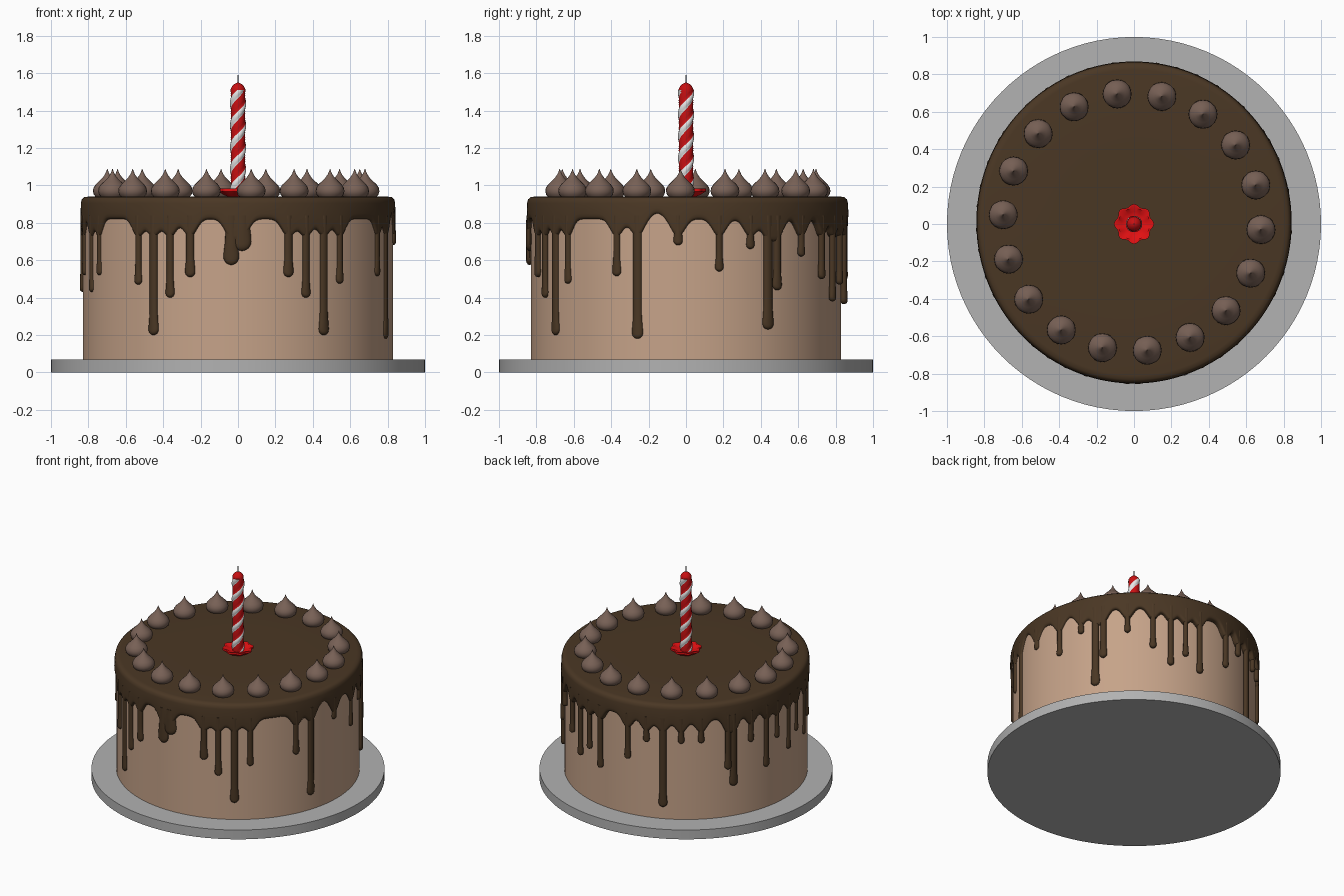
import bpy, bmesh, math
from math import sin, cos, pi, radians, exp, sqrt

if "Cube" in bpy.data.objects:
    bpy.data.objects.remove(bpy.data.objects["Cube"])


def material(name, r, g, b):
    lin = [((c / 255 + 0.055) / 1.055) ** 2.4 for c in (r, g, b)]
    m = bpy.data.materials.new(name)
    m.diffuse_color = (*lin, 1)
    m.use_nodes = True
    m.node_tree.nodes["Principled BSDF"].inputs["Base Color"].default_value = m.diffuse_color
    return m


SPONGE = material("light chocolate", 198, 163, 137)
ICING = material("dark chocolate", 74, 55, 36)
KISS = material("milk chocolate", 120, 97, 86)
BOARD = material("board grey", 178, 178, 178)
RED = material("candle red", 200, 16, 18)
FLOWER = material("holder red", 226, 16, 18)
WHITE = material("stripe white", 232, 232, 232)
WICK = material("wick grey", 70, 70, 70)


def loft(bm, rings):
    """Skin a list of equal rings and cap both ends; returns side faces as (face, column)."""
    rows = [[bm.verts.new(p) for p in ring] for ring in rings]
    n = len(rows[0])
    faces = []
    for a, b in zip(rows, rows[1:]):
        for i in range(n):
            j = (i + 1) % n
            faces.append((bm.faces.new((a[i], a[j], b[j], b[i])), i))
    bm.faces.new(rows[0][::-1])
    bm.faces.new(rows[-1])
    return faces


def finish(bm, name, *mats, angle=35):
    bmesh.ops.recalc_face_normals(bm, faces=bm.faces)
    me = bpy.data.meshes.new(name)
    bm.to_mesh(me)
    bm.free()
    for m in mats:
        me.materials.append(m)
    ob = bpy.data.objects.new(name, me)
    bpy.context.collection.objects.link(ob)
    bpy.ops.object.select_all(action='DESELECT')
    ob.select_set(True)
    bpy.context.view_layer.objects.active = ob
    bpy.ops.object.shade_smooth_by_angle(angle=radians(angle))
    return ob


def lathe(bm, profile, n, cx=0, cy=0):
    return loft(bm, [[(cx + r * cos(2 * pi * i / n), cy + r * sin(2 * pi * i / n), z)
                      for i in range(n)] for r, z in profile])


# board and sponge
bm = bmesh.new()
lathe(bm, [(1, 0), (1, 0.07)], 96)
finish(bm, "cake_board", BOARD)
bm = bmesh.new()
lathe(bm, [(0.83, 0.07), (0.83, 0.92)], 96)
finish(bm, "sponge", SPONGE)

# drips: angle in degrees, lowest height, half width
DRIPS = [(-160, .43, .022), (-153, .52, .022), (-130, .47, .024), (-123, .20, .031),
         (-116, .40, .026), (-108, .51, .029), (-92.5, .575, .042), (-88.5, .65, .05),
         (-71, .51, .029), (-64, .40, .026), (-56.4, .20, .031), (-49, .475, .024),
         (-26.5, .515, .026), (-18.4, .18, .032), (-3.4, .68, .025), (11.6, .54, .023),
         (23.4, .66, .023), (30.6, .23, .033), (34.5, .44, .028), (46, .62, .022),
         (58, .50, .024), (66.5, .38, .024), (74, .47, .022), (81.5, .365, .026),
         (97.4, .495, .025), (107, .645, .024), (115, .17, .031), (123.6, .65, .023),
         (133, .65, .023), (146, .43, .026), (148.8, .30, .031), (158, .60, .023),
         (167, .375, .026), (174, .56, .022), (182.7, .43, .024), (190, .52, .022)]
R = 0.84


def place(a, r, z):
    return (r * cos(a), 0.008 + 1.021 * r * sin(a), z)


def hem(a):
    """Lower edge of the icing, sagging near each drip."""
    def gap(b):
        return (a - b + pi) % (2 * pi) - pi
    z = 0.82 - sum(0.095 * exp(-(gap(radians(d[0])) * R / 0.05) ** 2) for d in DRIPS)
    return max(z, 0.70) + 0.03 * exp(-(gap(radians(-11)) / 0.06) ** 2)


# icing cap with wavy hem
N = 480
angles = [2 * pi * i / N for i in range(N)]
hems = [hem(a) for a in angles]
bm = bmesh.new()
rings = [[place(a, r, z) for a in angles]
         for r, z in ((0.4, 0.94), (0.80, 0.94), (0.822, 0.937), (0.835, 0.925), (0.84, 0.905))]
for r, lift in ((0.843, 0.03), (0.842, 0.014), (0.837, 0.004), (0.828, 0.0), (0.80, 0.0)):
    rings.append([place(a, r, h + lift) for a, h in zip(angles, hems)])
loft(bm, rings)
finish(bm, "icing", ICING, angle=50)

# drips: flattened tubes with a round, slightly swollen end
bm = bmesh.new()
for deg, low, hw in DRIPS:
    a0, top = radians(deg), 0.84
    levels = [top + (low + 2.2 * hw - top) * k / 10 for k in range(10)]
    levels += [low + hw * h for h in (2.2, 1.6, 1.2, 1, .75, .5, .3, .15, .05, .005)]
    rings = []
    for z in levels:
        h = (z - low) / hw
        w = hw * (0.76 + 0.24 * exp(-((h - 1) / 1.6) ** 2))
        if h < 1:
            w = hw * sqrt(1 - (1 - h) ** 2)
        depth = 0.018 * min(1, w / hw + 0.15)
        rings.append([place(a0 + w * cos(t) / R, 0.828 + depth * sin(t), z)
                      for t in (2 * pi * k / 14 for k in range(14))])
    loft(bm, rings)
finish(bm, "icing_drips", ICING, angle=50)

# ring of piped kisses
bm = bmesh.new()
profile = [(.058, .935), (.072, .95), (.077, .968), (.074, .987), (.062, 1.005), (.044, 1.022),
           (.026, 1.04), (.013, 1.058), (.006, 1.073), (.001, 1.088)]
for k in range(18):
    a = radians(-3.3 + 20 * k)
    lathe(bm, profile, 20, -0.01 + 0.69 * cos(a), 0.01 + 0.69 * sin(a))
finish(bm, "piped_kisses", KISS)

# scalloped candle holder
bm = bmesh.new()
M = 64
loft(bm, [[(r * (1 + s * cos(8 * t)) * cos(t), r * (1 + s * cos(8 * t)) * sin(t), z)
           for t in (2 * pi * i / M for i in range(M))]
          for r, s, z in ((.05, 0, .938), (.075, .04, .95), (.10, .07, .968), (.10, .07, .982),
                          (.09, .07, .982), (.065, .04, .966), (.04, 0, .962))])
finish(bm, "candle_holder", FLOWER)

# twisted candle: two red and two white strands
bm = bmesh.new()
COLS, ROWS, Z0, Z1 = 20, 60, 0.94, 1.51
radius = [.037, .039, .039, .039, .039, .037, .041, .044, .044, .041]
rings = []
for k in range(ROWS + 1):
    z = Z0 + (Z1 - Z0) * k / ROWS
    turn = 2 * pi * (z - Z0) / 0.234
    rings.append([(radius[i % 10] * cos(2 * pi * i / COLS + turn),
                   radius[i % 10] * sin(2 * pi * i / COLS + turn), z) for i in range(COLS)])
for f, i in loft(bm, rings):
    f.material_index = 1 if i % 10 in (6, 7, 8, 9) else 0
finish(bm, "candle", RED, WHITE)

# candle tip and wick
bm = bmesh.new()
lathe(bm, [(.039, 1.50), (.039, 1.515), (.032, 1.53), (.018, 1.543), (.005, 1.549)], 20)
finish(bm, "candle_tip", RED)
bm = bmesh.new()
lathe(bm, [(.004, 1.54), (.004, 1.575), (.002, 1.59)], 8)
finish(bm, "wick", WICK)
